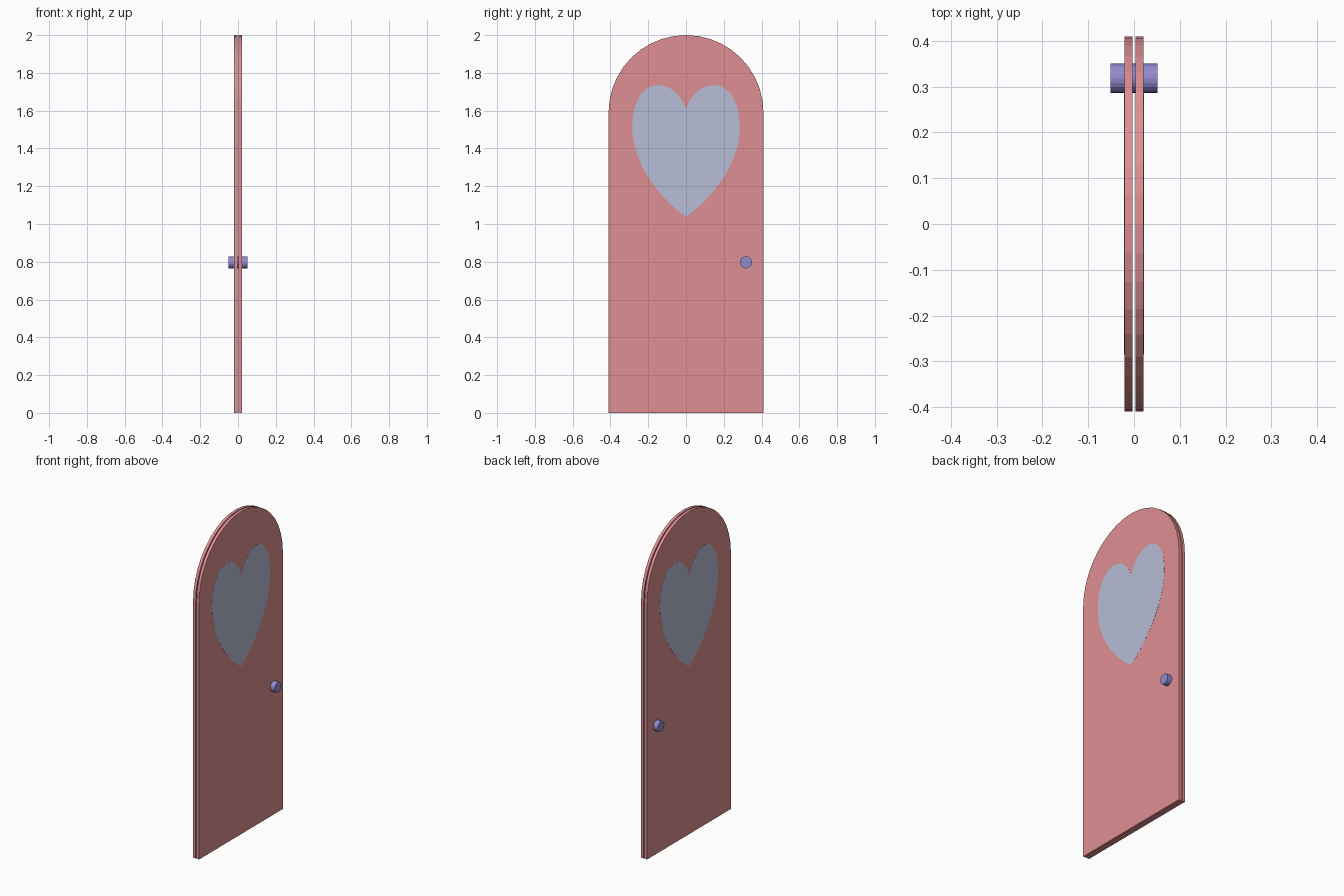
import bpy, bmesh, math
from mathutils import Vector, Matrix

if "Cube" in bpy.data.objects:
    bpy.data.objects.remove(bpy.data.objects["Cube"])

W = 0.41                 # half width and arch radius
SPRING = 2.0 - W         # height where the arch begins


def material(name, rgb):
    m = bpy.data.materials.new(name)
    m.diffuse_color = (*rgb, 1)
    m.use_nodes = True
    m.node_tree.nodes["Principled BSDF"].inputs["Base Color"].default_value = m.diffuse_color
    return m


pink = material("pink_paint", (0.74, 0.275, 0.29))
glass = material("pale_blue_glass", (0.48, 0.51, 0.68))
purple = material("purple_knob", (0.29, 0.26, 0.63))


def finish(name, bm, mat):
    bmesh.ops.recalc_face_normals(bm, faces=bm.faces)
    mesh = bpy.data.meshes.new(name)
    bm.to_mesh(mesh)
    bm.free()
    mesh.materials.append(mat)
    ob = bpy.data.objects.new(name, mesh)
    bpy.context.collection.objects.link(ob)
    return ob


def slab(name, outline, x0, x1, mat):
    """Extrude a (y, z) outline from x0 to x1."""
    bm = bmesh.new()
    face = bm.faces.new([bm.verts.new((x0, y, z)) for y, z in outline])
    ext = bmesh.ops.extrude_face_region(bm, geom=[face], use_keep_orig=True)
    verts = [v for v in ext["geom"] if isinstance(v, bmesh.types.BMVert)]
    bmesh.ops.translate(bm, vec=(x1 - x0, 0, 0), verts=verts)
    return finish(name, bm, mat)


def bezier(p0, p1, p2, p3, n=12):
    """Curve points, leaving out the last one."""
    pts = [Vector(p) for p in (p0, p1, p2, p3)]
    out = []
    for i in range(n):
        t = i / n
        k = ((1 - t) ** 3, 3 * t * (1 - t) ** 2, 3 * t * t * (1 - t), t ** 3)
        q = sum((p * w for p, w in zip(pts, k)), Vector((0, 0)))
        out.append((q.x, q.y))
    return out


# Arched door outline
arch = [(-W, 0), (W, 0)] + [
    (W * math.cos(math.pi * i / 20), SPRING + W * math.sin(math.pi * i / 20))
    for i in range(21)]

# Heart outline: right half from tip to notch, then mirrored
half = (bezier((0, 1.04), (0.10, 1.10), (0.285, 1.30), (0.285, 1.51))
        + bezier((0.285, 1.51), (0.285, 1.65), (0.225, 1.735), (0.15, 1.735))
        + bezier((0.15, 1.735), (0.085, 1.735), (0.03, 1.69), (0, 1.61)))
heart = half + [(0, 1.61)] + [(-y, z) for y, z in reversed(half[1:])]

# Two door leaves with a narrow gap, each with a thin heart window
for side, s in (("right", 1), ("left", -1)):
    slab(side + "_door_panel", arch, s * 0.003, s * 0.021, pink)
    slab(side + "_heart_window", heart, s * 0.0205, s * 0.0215, glass)

# Knob running through both leaves
bm = bmesh.new()
bmesh.ops.create_cone(
    bm, cap_ends=True, segments=20, radius1=0.032, radius2=0.032, depth=0.103,
    matrix=Matrix.Translation((0, 0.318, 0.797)) @ Matrix.Rotation(math.pi / 2, 4, 'Y'))
finish("door_knob", bm, purple)
